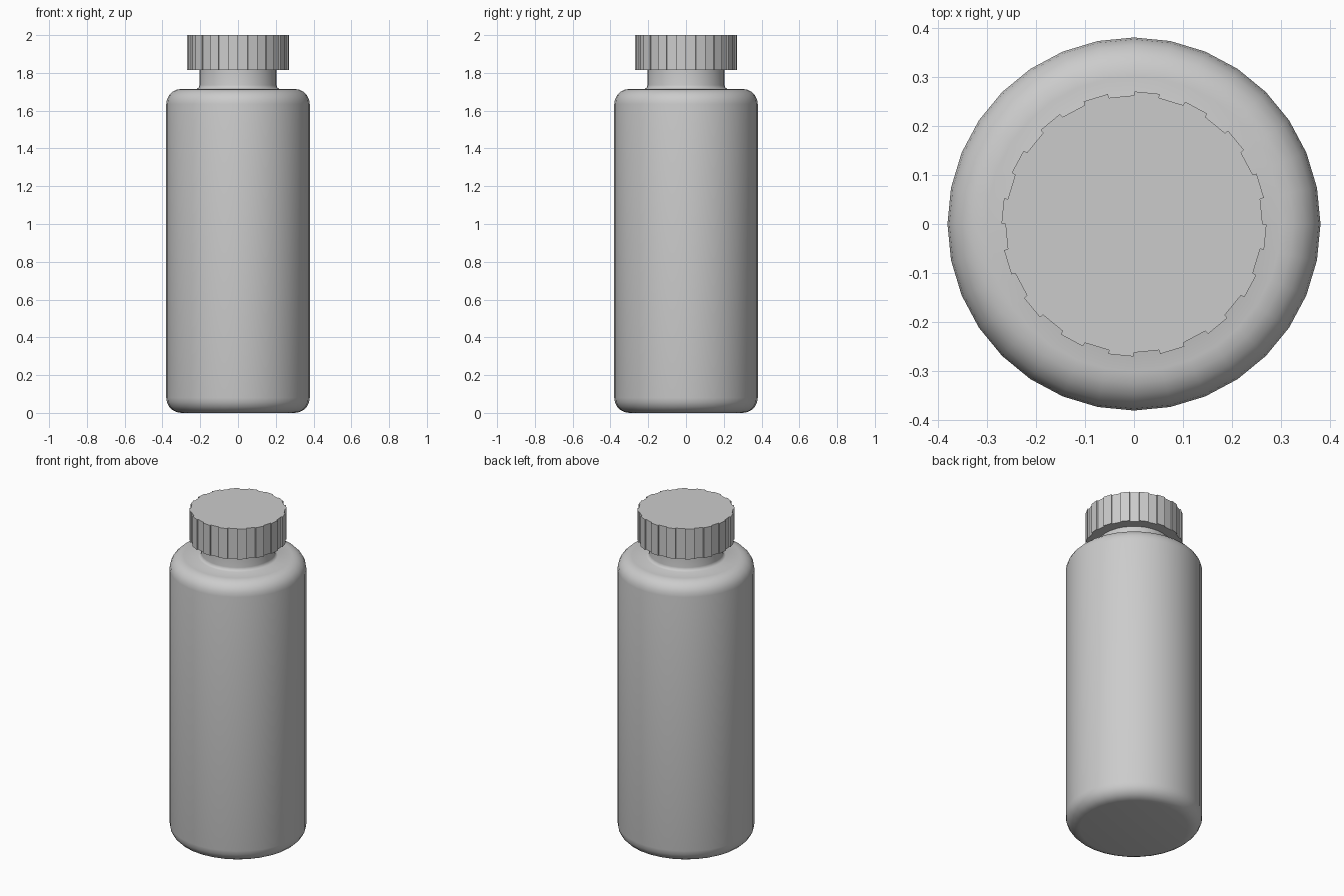
import bpy, bmesh
from math import sin, cos, pi, radians

if "Cube" in bpy.data.objects:
    bpy.data.objects.remove(bpy.data.objects["Cube"])

SIDES = 32


def make_object(name, bm):
    bmesh.ops.recalc_face_normals(bm, faces=bm.faces)
    mesh = bpy.data.meshes.new(name)
    bm.to_mesh(mesh)
    bm.free()
    obj = bpy.data.objects.new(name, mesh)
    bpy.context.collection.objects.link(obj)
    return obj


def arc(cx, cz, r, a0, a1, steps=5):
    angles = [radians(a0 + (a1 - a0) * i / steps) for i in range(steps + 1)]
    return [(cx + r * cos(a), cz + r * sin(a)) for a in angles]


def lathe(name, profile):
    bm = bmesh.new()
    rings = [[bm.verts.new((r * cos(2 * pi * k / SIDES), r * sin(2 * pi * k / SIDES), z))
              for k in range(SIDES)] for r, z in profile]
    for a, b in zip(rings, rings[1:]):
        for k in range(SIDES):
            n = (k + 1) % SIDES
            bm.faces.new((a[k], a[n], b[n], b[k]))
    bm.faces.new(rings[0])
    bm.faces.new(rings[-1])
    return make_object(name, bm)


# Bottle body with rounded base and shoulder, running into the neck
profile = (arc(0.30, 0.08, 0.08, -90, 0) + arc(0.30, 1.635, 0.08, 0, 90)
           + [(0.22, 1.715), (0.208, 1.722), (0.205, 1.735), (0.205, 1.83)])
bottle = lathe("bottle_body", profile)
bpy.context.view_layer.objects.active = bottle
bottle.select_set(True)
bpy.ops.object.shade_smooth_by_angle(angle=radians(50))

# Screw cap: every other side panel stands out as a grip rib
CAP_R, RIB, Z0, Z1 = 0.262, 0.008, 1.815, 2.0
outline = []
for k in range(SIDES):
    a0, a1 = 2 * pi * k / SIDES, 2 * pi * (k + 1) / SIDES
    mid = (a0 + a1) / 2
    out = RIB if k % 2 else 0.0
    for a in (a0, a1):
        outline.append((CAP_R * cos(a) + out * cos(mid), CAP_R * sin(a) + out * sin(mid)))
bm = bmesh.new()
base = bm.faces.new([bm.verts.new((x, y, Z0)) for x, y in outline])
top = bmesh.ops.extrude_face_region(bm, geom=[base], use_keep_orig=True)
bmesh.ops.translate(bm, vec=(0, 0, Z1 - Z0),
                    verts=[g for g in top["geom"] if isinstance(g, bmesh.types.BMVert)])
make_object("ribbed_cap", bm)
